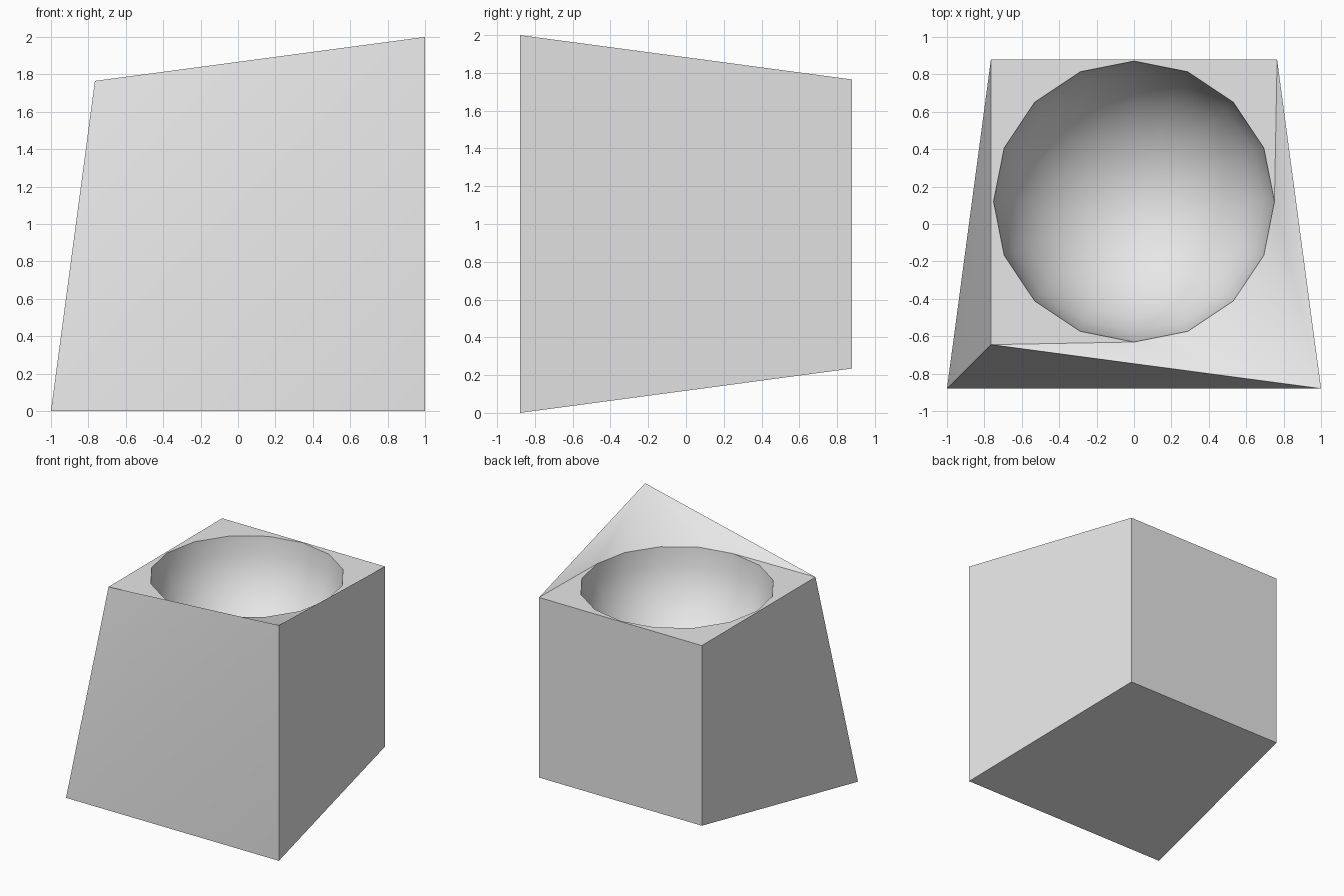
import bpy, bmesh
from math import sin, cos, pi, radians
from mathutils import Vector

old = bpy.data.objects.get("Cube")
if old:
    bpy.data.objects.remove(old, do_unlink=True)

# One plain grey material
grey = bpy.data.materials.new("plain_grey")
grey.use_nodes = True
colour = (0.8, 0.8, 0.8, 1)
grey.diffuse_color = colour
grey.node_tree.nodes["Principled BSDF"].inputs["Base Color"].default_value = colour

HALF, BACK, LOW, HIGH = 0.765, 0.88, 0.235, 1.765   # undistorted block
SEGMENTS, RINGS, RADIUS = 16, 8, 0.751              # hollow
CENTRE = Vector((0, 0.12, HIGH))

bm = bmesh.new()

# Block corners, three of the front ones pulled outwards
front_low = [bm.verts.new(p) for p in ((-1, -BACK, 0), (1, -BACK, 0))]
back_low = [bm.verts.new((s * HALF, BACK, LOW)) for s in (-1, 1)]
back_top = [bm.verts.new((s * HALF, BACK, HIGH)) for s in (-1, 1)]
dull_corner = bm.verts.new((-HALF, LOW - BACK, HIGH))
peak = bm.verts.new((1, -BACK, 2))

# Outer walls and base
for face in (
    (front_low[0], front_low[1], back_low[1], back_low[0]),
    (front_low[1], back_low[1], back_top[1], peak),
    (back_low[0], back_low[1], back_top[1], back_top[0]),
    (front_low[0], front_low[1], peak),
    (front_low[0], peak, dull_corner),
    (front_low[0], dull_corner, back_top[0]),
    (front_low[0], back_top[0], back_low[0]),
):
    bm.faces.new(face)

# Round hollow: rings from the rim down to the pole
rings = []
for r in range(RINGS):
    tilt = r / RINGS * pi / 2
    rings.append([bm.verts.new(CENTRE + RADIUS * Vector((
        cos(tilt) * cos(2 * pi * i / SEGMENTS),
        cos(tilt) * sin(2 * pi * i / SEGMENTS),
        -sin(tilt)))) for i in range(SEGMENTS)])
pole = bm.verts.new(CENTRE - Vector((0, 0, RADIUS)))
for i in range(SEGMENTS):
    j = (i + 1) % SEGMENTS
    for upper, lower in zip(rings, rings[1:]):
        bm.faces.new((upper[i], upper[j], lower[j], lower[i]))
    bm.faces.new((rings[-1][i], rings[-1][j], pole))

# Top surface: each corner fans out to its quarter of the rim
rim = rings[0]
corners = [back_top[1], back_top[0], dull_corner, peak]
quarter = SEGMENTS // 4
for q, corner in enumerate(corners):
    for i in range(q * quarter, (q + 1) * quarter):
        bm.faces.new((corner, rim[i], rim[(i + 1) % SEGMENTS]))
    bm.faces.new((corner, rim[(q + 1) * quarter % SEGMENTS], corners[(q + 1) % 4]))

bmesh.ops.recalc_face_normals(bm, faces=bm.faces)
mesh = bpy.data.meshes.new("hollowed_block")
bm.to_mesh(mesh)
bm.free()
mesh.materials.append(grey)

block = bpy.data.objects.new("hollowed_block", mesh)
bpy.context.collection.objects.link(block)
bpy.ops.object.select_all(action="DESELECT")
block.select_set(True)
bpy.context.view_layer.objects.active = block
bpy.ops.object.shade_smooth_by_angle(angle=radians(30))
